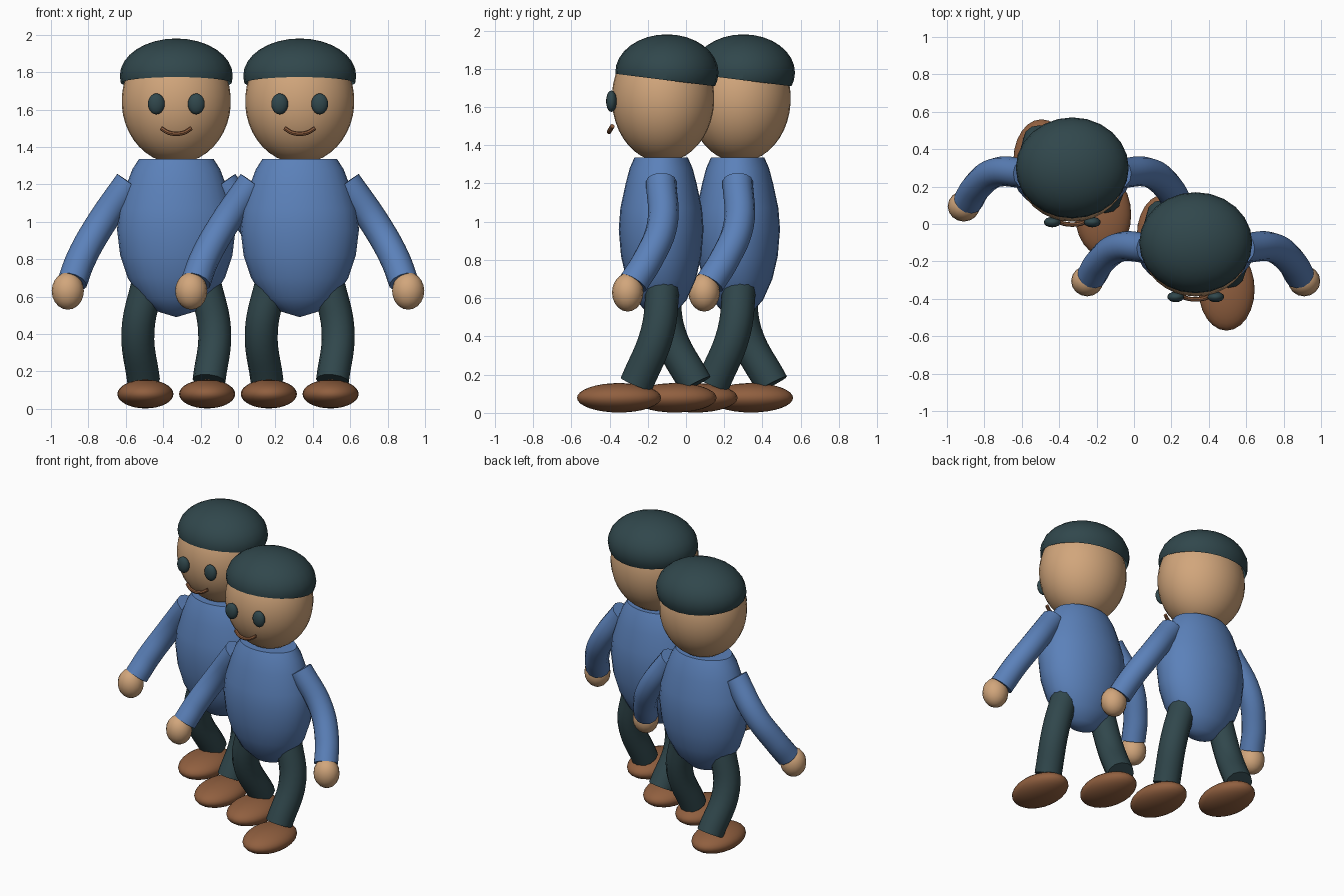
import bpy
import bmesh
import math
from mathutils import Vector, Matrix

if "Cube" in bpy.data.objects:
    bpy.data.objects.remove(bpy.data.objects["Cube"], do_unlink=True)


def material(name, rgb):
    m = bpy.data.materials.new(name)
    m.use_nodes = True
    m.diffuse_color = (*rgb, 1)
    m.node_tree.nodes["Principled BSDF"].inputs["Base Color"].default_value = (*rgb, 1)
    return m


skin = material("skin tan", (0.64, 0.38, 0.20))
blue = material("shirt blue", (0.105, 0.22, 0.49))
dark = material("dark teal", (0.03, 0.063, 0.072))
brown = material("shoe brown", (0.28, 0.115, 0.05))


def finish(obj, mat):
    obj.data.materials.clear()
    obj.data.materials.append(mat)
    bpy.ops.object.select_all(action='DESELECT')
    obj.select_set(True)
    bpy.context.view_layer.objects.active = obj
    bpy.ops.object.shade_smooth_by_angle(angle=math.radians(40))
    return obj


def from_bmesh(name, bm, mat):
    bmesh.ops.recalc_face_normals(bm, faces=bm.faces)
    me = bpy.data.meshes.new(name)
    bm.to_mesh(me)
    bm.free()
    obj = bpy.data.objects.new(name, me)
    bpy.context.collection.objects.link(obj)
    return finish(obj, mat)


def ellipsoid(name, center, radii, mat, cut=None, segments=24, tilt=None):
    """Scaled sphere; cut = (point, normal) removes everything below that plane."""
    bm = bmesh.new()
    bmesh.ops.create_uvsphere(bm, u_segments=segments, v_segments=segments * 2 // 3, radius=1)
    m = Matrix.Diagonal((*radii, 1))
    if tilt:
        m = tilt.to_4x4() @ m
    bm.transform(Matrix.Translation(center) @ m)
    if cut:
        bmesh.ops.bisect_plane(bm, geom=bm.verts[:] + bm.edges[:] + bm.faces[:],
                               plane_co=cut[0], plane_no=cut[1], clear_inner=True)
    return from_bmesh(name, bm, mat)


def tube(name, points, radius, mat, sides=4):
    """Round tube through the points with closed ends."""
    cu = bpy.data.curves.new(name, 'CURVE')
    cu.dimensions = '3D'
    cu.bevel_depth = radius
    cu.bevel_resolution = sides
    cu.use_fill_caps = True
    cu.resolution_u = 6
    sp = cu.splines.new('BEZIER')
    sp.bezier_points.add(len(points) - 1)
    for bp, p in zip(sp.bezier_points, points):
        bp.co = p
        bp.handle_left_type = bp.handle_right_type = 'AUTO'
    obj = bpy.data.objects.new(name, cu)
    bpy.context.collection.objects.link(obj)
    bpy.ops.object.select_all(action='DESELECT')
    obj.select_set(True)
    bpy.context.view_layer.objects.active = obj
    bpy.ops.object.convert(target='MESH')
    return finish(bpy.context.view_layer.objects.active, mat)


def lathe(name, profile, center, depth, mat, segments=28):
    """Profile of (radius, height) spun about z, flattened front to back."""
    bm = bmesh.new()
    vs = [bm.verts.new((r, 0, z)) for r, z in profile]
    es = [bm.edges.new(pair) for pair in zip(vs, vs[1:])]
    bmesh.ops.spin(bm, geom=vs + es, cent=(0, 0, 0), axis=(0, 0, 1),
                   angle=math.tau, steps=segments)
    bmesh.ops.remove_doubles(bm, verts=bm.verts, dist=0.0005)
    bm.transform(Matrix.Translation(center) @ Matrix.Diagonal((1, depth, 1, 1)))
    return from_bmesh(name, bm, mat)


TORSO = [(0, 0.49), (0.1, 0.52), (0.19, 0.59), (0.26, 0.70), (0.3, 0.82), (0.317, 0.96),
         (0.305, 1.07), (0.265, 1.2), (0.235, 1.28), (0.2, 1.335), (0, 1.335)]


def figure(prefix, ox, oy):
    def at(x, y, z):
        return Vector((ox + x, oy + y, z))

    # Body, head and cap
    lathe(prefix + "_torso", TORSO, at(0, 0, 0), 0.7, blue)
    ellipsoid(prefix + "_head", at(0, 0.01, 1.645), (0.292, 0.268, 0.333), skin, segments=32)
    ellipsoid(prefix + "_cap", at(0, 0.03, 1.78), (0.302, 0.27, 0.2), dark,
              cut=(at(0, 0.03, 1.74), (0, 0.125, 1)))

    # Smiling mouth
    tube(prefix + "_mouth", [at(-0.08, -0.255, 1.5), at(-0.035, -0.27, 1.475),
                             at(0.035, -0.27, 1.475), at(0.08, -0.255, 1.5)], 0.012, brown, 2)

    for side, s in (("left", 1), ("right", -1)):
        tag = prefix + "_" + side
        ellipsoid(tag + "_eye", at(s * 0.107, -0.26, 1.63), (0.045, 0.028, 0.056), dark, segments=16)

        # Arms hang outwards and swing forwards
        tube(tag + "_arm", [at(s * 0.25, 0, 1.21), at(s * 0.41, 0.005, 0.98),
                            at(s * 0.51, -0.07, 0.8), at(s * 0.555, -0.145, 0.68)], 0.08, blue)
        ellipsoid(tag + "_hand", at(s * 0.58, -0.175, 0.63), (0.086, 0.082, 0.1), skin, segments=16)

        # Walking legs: left steps forward, right trails behind
        knee, ankle, toe = (-0.02, -0.13, -0.22) if s > 0 else (0.04, 0.18, 0.07)
        tube(tag + "_leg", [at(s * 0.15, 0.01, 0.68), at(s * 0.205, knee, 0.42),
                            at(s * 0.175, ankle, 0.15)], 0.088, dark)
        ellipsoid(tag + "_shoe", at(s * 0.165, toe, 0.079), (0.15, 0.22, 0.077), brown)


figure("front_figure", 0.33, -0.13)
figure("rear_figure", -0.33, 0.27)
